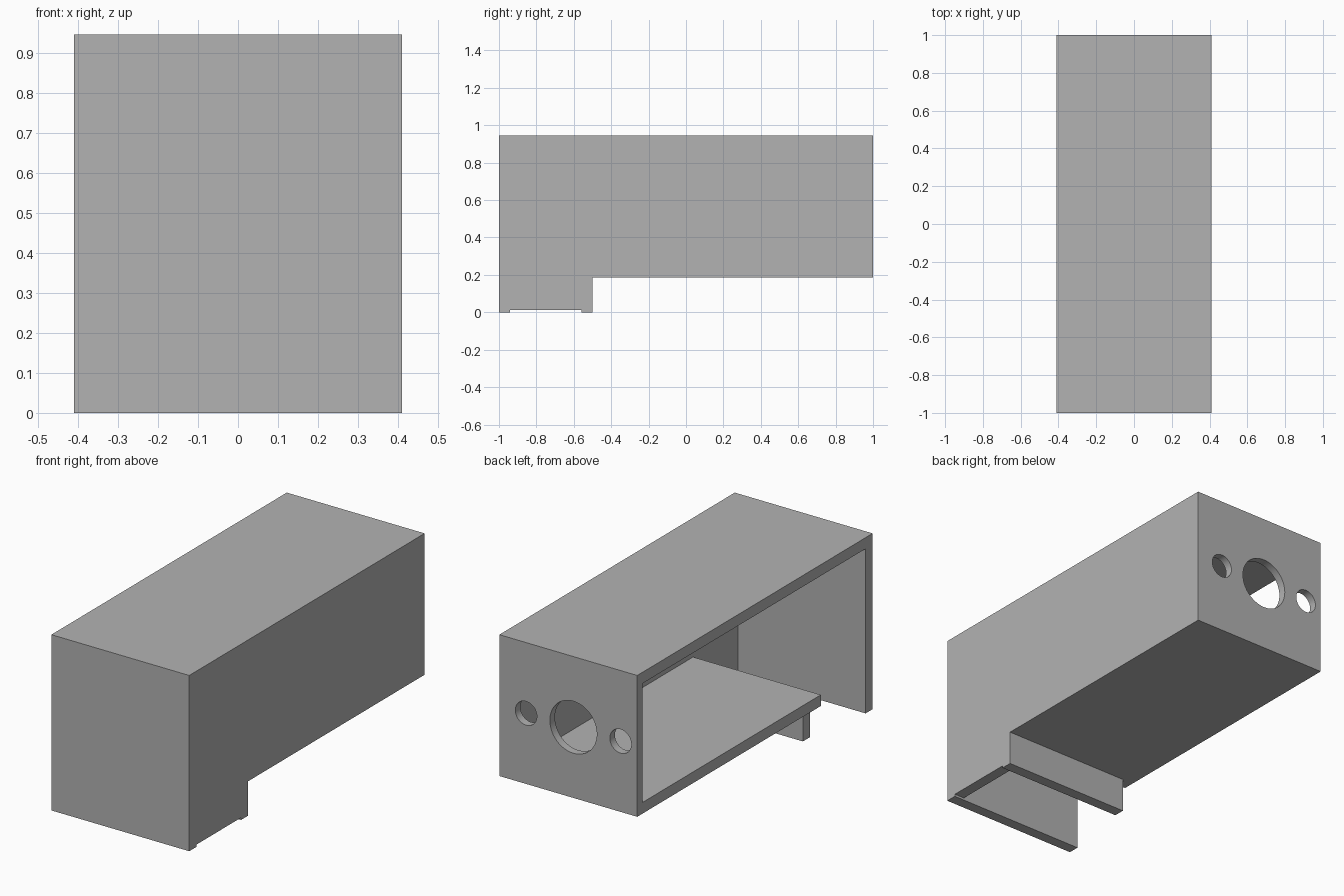
import bpy, bmesh, math
from mathutils import Matrix

if "Cube" in bpy.data.objects:
    bpy.data.objects.remove(bpy.data.objects["Cube"])

W = 0.41                 # half width
T = 0.06                 # wall thickness
TOP, BASE = 0.945, 0.185 # main box heights

grey = bpy.data.materials.new("housing grey")
grey.diffuse_color = (0.448, 0.448, 0.448, 1)
grey.use_nodes = True
grey.node_tree.nodes["Principled BSDF"].inputs["Base Color"].default_value = grey.diffuse_color


def finish(name, bm):
    bmesh.ops.recalc_face_normals(bm, faces=bm.faces)
    me = bpy.data.meshes.new(name)
    bm.to_mesh(me)
    bm.free()
    me.materials.append(grey)
    ob = bpy.data.objects.new(name, me)
    bpy.context.collection.objects.link(ob)
    return ob


def extrude_x(name, profile, x0, x1):
    """Solid from a (y, z) profile, extruded along x."""
    bm = bmesh.new()
    face = bm.faces.new([bm.verts.new((x0, y, z)) for y, z in profile])
    ext = bmesh.ops.extrude_face_region(bm, geom=[face])["geom"]
    bmesh.ops.translate(bm, vec=(x1 - x0, 0, 0),
                        verts=[v for v in ext if isinstance(v, bmesh.types.BMVert)])
    return finish(name, bm)


def rect(y0, y1, z0, z1):
    return [(y0, z0), (y1, z0), (y1, z1), (y0, z1)]


def hole(name, x, z, r):
    """Round cutter through the back wall."""
    bm = bmesh.new()
    mat = Matrix.Translation((x, 1, z)) @ Matrix.Rotation(math.pi / 2, 4, 'X')
    bmesh.ops.create_cone(bm, cap_ends=True, segments=48, radius1=r, radius2=r,
                          depth=0.3, matrix=mat)
    return finish(name, bm)


# Housing: long box with a deeper front section
housing = extrude_x("housing", [(-1, 0), (-0.5, 0), (-0.5, BASE), (1, BASE),
                                (1, TOP), (-1, TOP)], -W, W)

# Cavity, open on the left and below the front section
cutters = [extrude_x("cavity_cutter", [(-1 + T, -0.1), (-0.5 - T, -0.1),
                                       (-0.5 - T, BASE + T), (0.957, BASE + T),
                                       (0.957, TOP - T), (-1 + T, TOP - T)],
                     -W - 0.1, W - T),
           # Foot wall stops short of the open side
           extrude_x("foot_cutter", rect(-0.5 - T - 0.02, -0.4, -0.1, BASE),
                     -W - 0.1, -W + 0.065),
           # Shallow step under the right wall
           extrude_x("step_cutter", rect(-1 + T, -0.5 - T, -0.1, 0.012),
                     W - T - 0.03, W + 0.1)]

# One large and two small holes in the back wall
cutters += [hole("port_cutter", -0.03 + dx, 0.565, r)
            for dx, r in ((0, 0.14), (-0.281, 0.064), (0.281, 0.064))]

for c in cutters:
    c.hide_render = True
    m = housing.modifiers.new(c.name, 'BOOLEAN')
    m.operation, m.solver, m.object = 'DIFFERENCE', 'EXACT', c

# Apply the cuts and remove the cutters
bpy.context.view_layer.objects.active = housing
housing.select_set(True)
for m in list(housing.modifiers):
    bpy.ops.object.modifier_apply(modifier=m.name)
for c in cutters:
    bpy.data.objects.remove(c)
bpy.ops.object.select_all(action='DESELECT')
housing.select_set(True)
bpy.ops.object.shade_smooth_by_angle(angle=math.radians(30))
